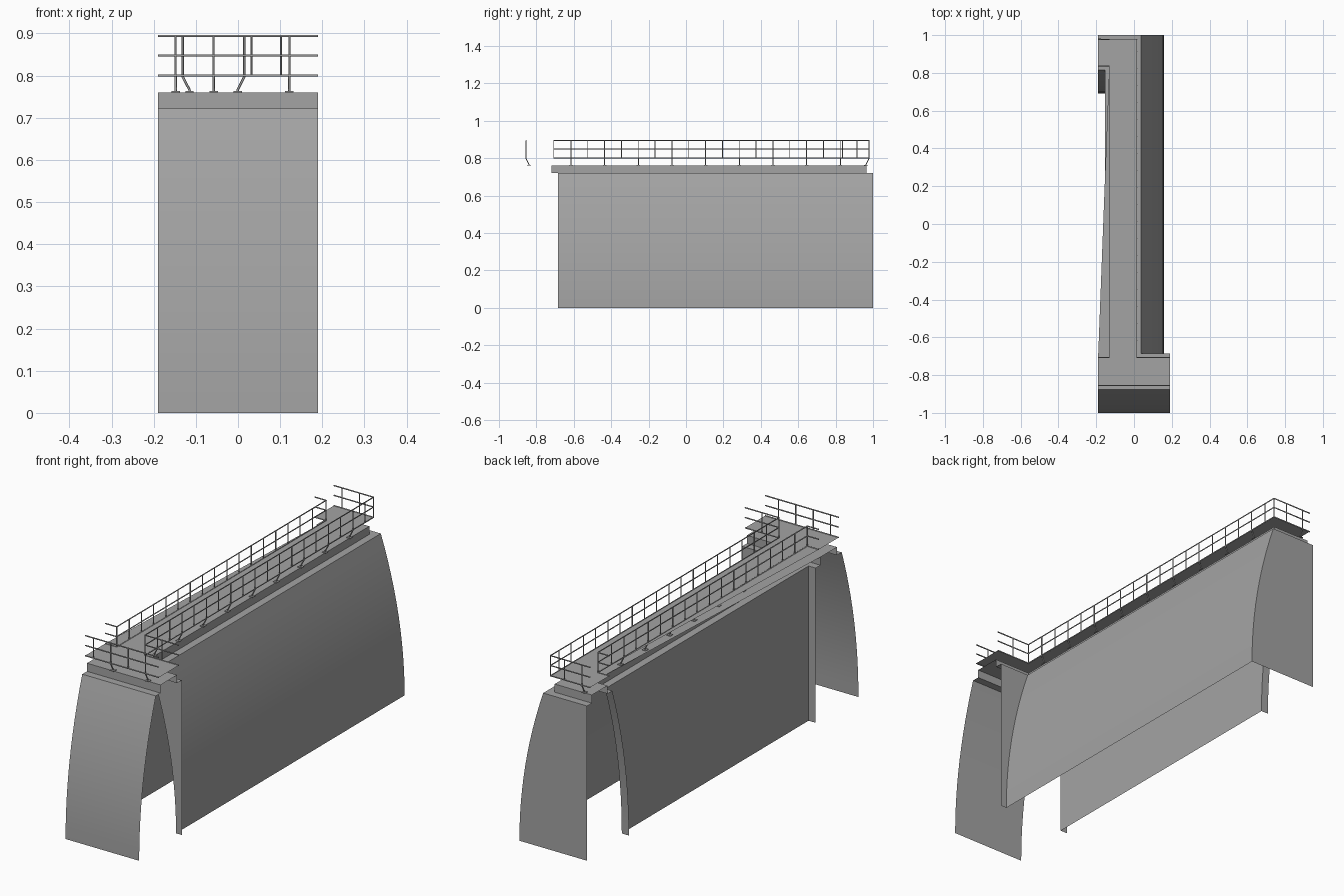
import bpy, bmesh
from mathutils import Vector, Matrix

old = bpy.data.objects.get("Cube")
if old:
    bpy.data.objects.remove(old)

mat = bpy.data.materials.new("plain_grey")
mat.use_nodes = True
GREY = (0.37, 0.37, 0.37, 1)
mat.diffuse_color = GREY
mat.node_tree.nodes["Principled BSDF"].inputs["Base Color"].default_value = GREY

WALL_H, LEDGE_H, DECK_H = 0.722, 0.76, 0.80
BULGE = 0.123            # how far a curved wall spreads at its foot
LEDGE_IN, DECK_IN = 0.035, 0.022
PITCH = 0.09             # spacing of railing posts
RAIL_TOP = 0.894

# Outlines at the wall top, inside on the left of travel.
# Each has: points, which stretches are curved
FRONT = ([(-0.19, -0.877), (0.19, -0.877)], [1])
RIGHT = ([(0.19, -0.685), (0.037, -0.685), (0.037, 1.0), (-0.19, 1.0)], [0, 1, 0])
LEFT = ([(-0.19, 0.815), (-0.153, 0.815), (-0.153, -0.685), (-0.19, -0.685)], [1, 0, 0])
RUNS = {"front": FRONT, "outer": RIGHT, "inner": LEFT}


def left_normal(a, b):
    d = (Vector(b) - Vector(a)).normalized()
    return Vector((-d.y, d.x))


def offset(run, inset, spread=0.0):
    """Move the outline inwards everywhere, and outwards on curved stretches."""
    pts, curved = run
    out = [Vector(p) for p in pts]
    for i, c in enumerate(curved):
        n = left_normal(pts[i], pts[i + 1])
        for k in (i, i + 1):
            out[k] = out[k] + n * (inset - spread * c)
    return out


def finish(name, bm):
    me = bpy.data.meshes.new(name)
    bm.to_mesh(me)
    bm.free()
    me.materials.append(mat)
    ob = bpy.data.objects.new(name, me)
    bpy.context.collection.objects.link(ob)
    return ob


def sweep(name, run, profile):
    """Open sheet through stacked outlines: (height, inset, spread)."""
    bm = bmesh.new()
    rows = [[bm.verts.new((p.x, p.y, z)) for p in offset(run, inset, spread)]
            for z, inset, spread in profile]
    for lo, hi in zip(rows, rows[1:]):
        for i in range(len(lo) - 1):
            bm.faces.new((lo[i], lo[i + 1], hi[i + 1], hi[i]))
    return finish(name, bm)


def floor(name, inset, z):
    bm = bmesh.new()
    pts = [p for run in RUNS.values() for p in offset(run, inset)]
    face = bm.faces.new([bm.verts.new((p.x, p.y, z)) for p in pts])
    bmesh.ops.triangulate(bm, faces=[face])
    return finish(name, bm)


def pipes(name, paths, radius):
    cu = bpy.data.curves.new(name, "CURVE")
    cu.dimensions = "3D"
    cu.bevel_depth = radius
    cu.bevel_resolution = 1
    cu.use_fill_caps = True
    for path in paths:
        sp = cu.splines.new("POLY")
        sp.points.add(len(path) - 1)
        for q, p in zip(sp.points, path):
            q.co = (*p, 1)
    cu.materials.append(mat)
    ob = bpy.data.objects.new(name, cu)
    bpy.context.collection.objects.link(ob)


# Walls, ledge and cornice
STEPS = 12
wall_profile = [(WALL_H * i / STEPS, 0, BULGE * (1 - (i / STEPS) ** 2))
                for i in range(STEPS + 1)]
for label, run in RUNS.items():
    wall = sweep(label + "_wall", run, wall_profile)
    bpy.ops.object.select_all(action="DESELECT")
    wall.select_set(True)
    bpy.context.view_layer.objects.active = wall
    bpy.ops.object.shade_smooth_by_angle()
    sweep(label + "_cornice", run,
          [(WALL_H, 0, 0), (WALL_H, LEDGE_IN, 0), (LEDGE_H, LEDGE_IN, 0)])

floor("cornice_top", LEDGE_IN, LEDGE_H)
floor("walkway_deck", DECK_IN, DECK_H)

# Railings: (stretch index, first post, direction, count, parity of bracketed posts)
POSTS = {
    "front": [(0, (-0.148, 0), 1, 4, 1)],
    "outer": [(0, (0.102, 0), 1, 1, 1), (1, (0, -0.615), 1, 18, 0),
              (2, (-0.058, 0), -1, 2, 1)],
    "inner": [(1, (0, -0.615), 1, 16, 0)],
}
plates = bmesh.new()
for label, run in RUNS.items():
    edge = offset(run, DECK_IN)
    pipes(label + "_rails",
          [[(p.x, p.y, z) for p in edge] for z in (DECK_H, 0.848, RAIL_TOP)], 0.0028)
    # Corner posts
    posts = [[(p.x, p.y, DECK_H), (p.x, p.y, RAIL_TOP)] for p in edge[1:-1]]
    brackets = []
    for seg, start, sign, count, parity in POSTS[label]:
        a, b = edge[seg], edge[seg + 1]
        n = left_normal(a, b)
        along_x = abs(n.y) > 0.5
        for i in range(count):
            s = sign * PITCH * i
            p = Vector((start[0] + s, a.y)) if along_x else Vector((a.x, start[1] + s))
            posts.append([(p.x, p.y, DECK_H), (p.x, p.y, RAIL_TOP)])
            if i % 2 == parity:
                # Bracket leaning in to a foot on the cornice
                f = p + n * (LEDGE_IN - DECK_IN + 0.003)
                brackets.append([(f.x, f.y, LEDGE_H), (f.x, f.y, LEDGE_H + 0.006),
                                 (p.x, p.y, DECK_H - 0.003), (p.x, p.y, DECK_H)])
                bmesh.ops.create_cube(plates, size=1, matrix=Matrix.Translation(
                    (f.x, f.y, LEDGE_H + 0.0015)) @ Matrix.Diagonal((0.02, 0.02, 0.003, 1)))
    pipes(label + "_posts", posts, 0.0026)
    pipes(label + "_brackets", brackets, 0.003)
finish("bracket_feet", plates)
